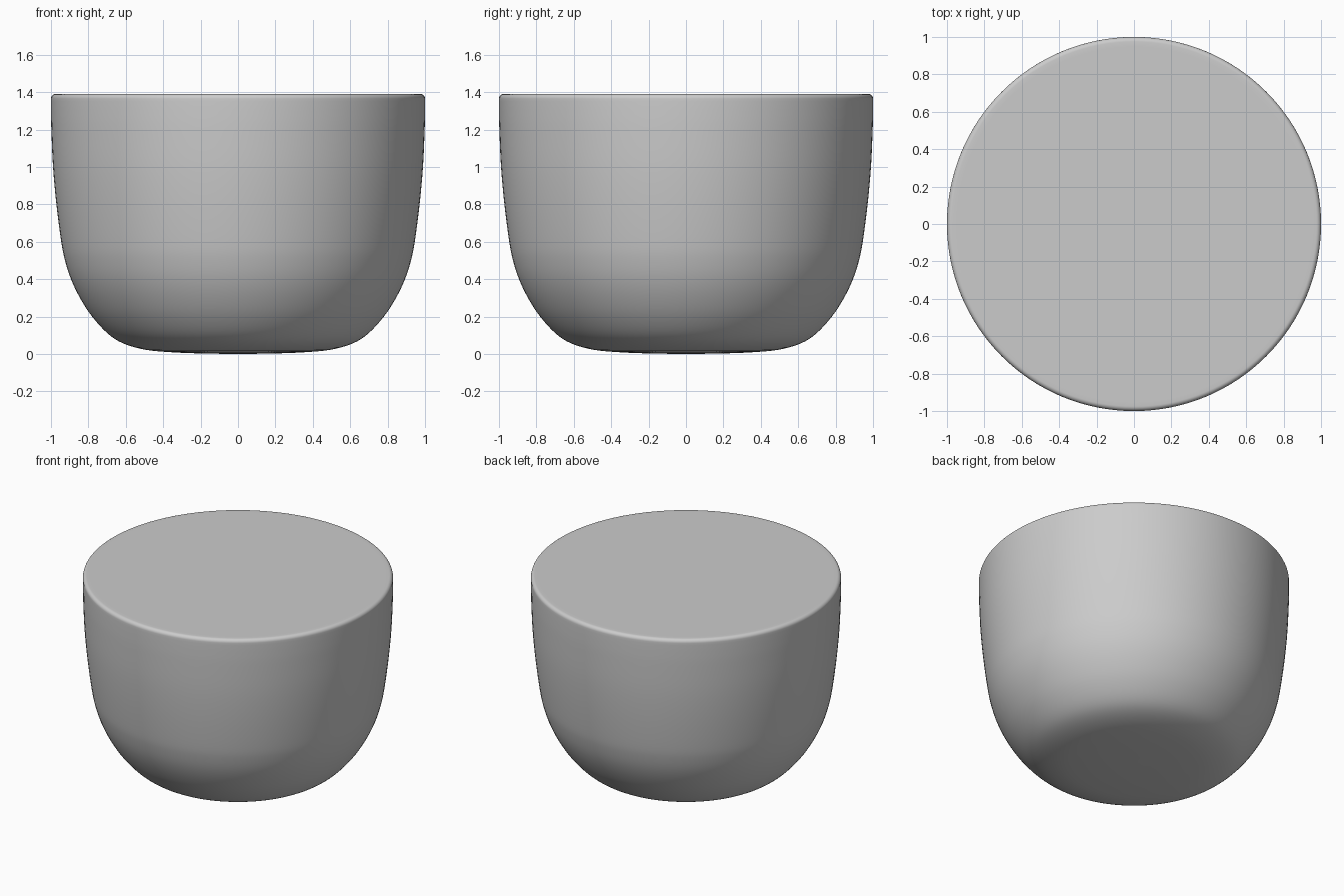
import bpy, bmesh, math
from mathutils import Vector

if "Cube" in bpy.data.objects:
    bpy.data.objects.remove(bpy.data.objects["Cube"])

# Half profile (radius, height) of the bowl wall, bottom to top
wall = [(0.0, 0.0), (0.2, 0.003), (0.35, 0.009), (0.49, 0.022), (0.61, 0.055),
        (0.695, 0.108), (0.78, 0.2), (0.845, 0.3), (0.893, 0.4), (0.925, 0.5),
        (0.945, 0.6), (0.971, 0.8), (0.989, 1.0), (0.998, 1.2), (1.0, 1.3), (1.0, 1.365)]


def smooth_path(pts, steps=4):
    """Catmull-Rom curve through the points."""
    p = [Vector(q) for q in pts]
    p = [p[0] * 2 - p[1]] + p + [p[-1] * 2 - p[-2]]
    out = []
    for a, b, c, d in zip(p, p[1:], p[2:], p[3:]):
        for i in range(steps):
            t = i / steps
            out.append(0.5 * (2 * b + (c - a) * t + (2 * a - 5 * b + 4 * c - d) * t * t
                              + (3 * b - a - 3 * c + d) * t ** 3))
    return out + [p[-2]]


profile = smooth_path(wall)

# Small rounded rim, then the flat lid to the centre
R = 0.025
for i in range(1, 7):
    a = math.radians(15 * i)
    profile.append(Vector((1 - R + R * math.cos(a), 1.365 + R * math.sin(a))))
profile += [Vector((0.95, 1.39)), Vector((0.0, 1.39))]

# Revolve the profile
bm = bmesh.new()
verts = [bm.verts.new((r, 0, z)) for r, z in profile]
edges = [bm.edges.new(pair) for pair in zip(verts, verts[1:])]
bmesh.ops.spin(bm, geom=verts + edges, cent=(0, 0, 0), axis=(0, 0, 1),
               angle=math.tau, steps=128)
bmesh.ops.remove_doubles(bm, verts=bm.verts, dist=0.0002)
bmesh.ops.recalc_face_normals(bm, faces=bm.faces)
for f in bm.faces:
    f.smooth = True

mesh = bpy.data.meshes.new("rounded_cup")
bm.to_mesh(mesh)
bm.free()
cup = bpy.data.objects.new("rounded_cup", mesh)
bpy.context.collection.objects.link(cup)
